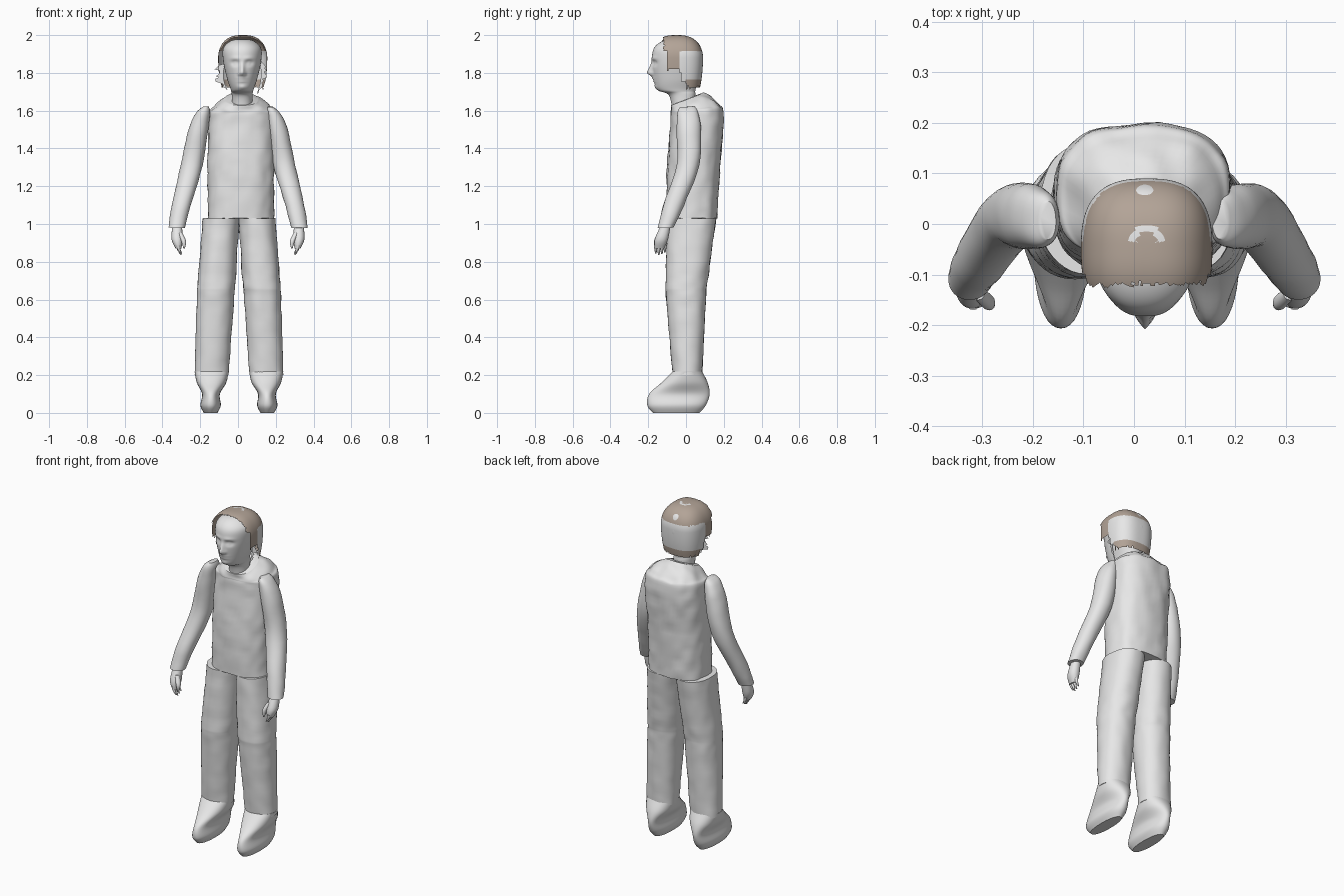
import bpy, bmesh, math, random
from mathutils import Vector, noise

random.seed(4)
cube = bpy.data.objects.get("Cube")
if cube:
    bpy.data.objects.remove(cube, do_unlink=True)


def material(name, red, green, blue):
    mat = bpy.data.materials.new(name)
    mat.use_nodes = True
    colour = (red, green, blue, 1)
    mat.diffuse_color = colour
    mat.node_tree.nodes["Principled BSDF"].inputs["Base Color"].default_value = colour
    return mat


GREY = material("light_grey", .8, .8, .8)
BROWN = material("hair_brown", .45, .37, .31)


def finish(bm, name, materials=(GREY,), sharp_angle=45):
    """Turn a bmesh into a smooth shaded object that keeps its sharp edges."""
    mesh = bpy.data.meshes.new(name)
    bm.to_mesh(mesh)
    bm.free()
    for mat in materials:
        mesh.materials.append(mat)
    mesh.polygons.foreach_set("use_smooth", [True] * len(mesh.polygons))
    mesh.set_sharp_from_angle(angle=math.radians(sharp_angle))
    obj = bpy.data.objects.new(name, mesh)
    bpy.context.collection.objects.link(obj)


def soften(value, power):
    """Signed power, which squares off a circle when power is below one."""
    return math.copysign(abs(value) ** power, value)


def bump(distance, width):
    return math.exp(-(distance / width) ** 2)


def spline(rows, steps):
    """Smoothly resample a list of sections."""
    padded = [rows[0], *rows, rows[-1]]
    for window in zip(padded, padded[1:], padded[2:], padded[3:]):
        for step in range(steps):
            t = step / steps
            e = 1 - t
            yield [(b * (1 + 2 * t) + (c - a) / 2 * t) * e * e
                   + (c * (3 - 2 * t) - (d - b) / 2 * e) * t * t
                   for a, b, c, d in zip(*window)]
    yield rows[-1]


def loft(rows, segments=32, steps=5, power=.95, side=1, shift=0, wrinkle=0):
    """Skin sections given as (z, centre x, half width, front y, back y)."""
    bm = bmesh.new()
    rings = []
    for z, centre, half_width, front, back in spline(rows, steps):
        ring = []
        for k in range(segments):
            angle = math.tau * k / segments
            x = side * (centre + half_width * soften(math.cos(angle), power)) + shift
            y = (front + back + (back - front) * soften(math.sin(angle), power)) / 2
            ring.append(bm.verts.new((x, y, z)))
        rings.append(ring)
    for lower, upper in zip(rings, rings[1:]):
        for k in range(segments):
            bm.faces.new((lower[k - 1], lower[k], upper[k], upper[k - 1]))
    bm.faces.new(rings[0])
    bm.faces.new(rings[-1])
    bmesh.ops.recalc_face_normals(bm, faces=bm.faces)
    bm.normal_update()
    for vert in bm.verts:
        vert.co += vert.normal * wrinkle * noise.noise(vert.co * 17)
    return bm


# Vest: straight body with sloped shoulders
vest = loft([(1.03, .015, .175, -.1, .165),
             (1.3, .015, .175, -.1, .18),
             (1.56, .02, .175, -.08, .2),
             (1.61, .02, .15, -.08, .17),
             (1.66, .02, .085, -.08, .09)], 56, 9, .8, wrinkle=.007)
# The collar rises toward the back
for vert in vest.verts:
    vert.co.z += max(0, vert.co.z - 1.58) * 5 * vert.co.y
finish(vest, "vest")

# Head and neck
FACE_X = .022
head = loft([(1.58, FACE_X, .055, -.07, .05),
             (1.68, FACE_X, .055, -.09, .05),
             (1.71, FACE_X, .06, -.15, .05),
             (1.77, FACE_X, .08, -.17, .07),
             (1.86, FACE_X, .1, -.18, .09),
             (1.93, FACE_X, .1, -.17, .08),
             (1.97, FACE_X, .06, -.12, .05),
             (1.98, FACE_X, .01, -.04, -.02)], 104, 10)

# Facial relief: (forward push, side offset, height, width, tallness)
features = {
    "nose_tip": (.022, 0, 1.8, .014, .016),
    "nose_bridge": (.016, 0, 1.82, .012, .03),
    "nostrils": (.01, .015, 1.795, .008, .008),
    "eye_sockets": (-.016, .037, 1.853, .02, .013),
    "eyes": (.009, .037, 1.852, .011, .007),
    "brows": (.005, .035, 1.876, .03, .01),
    "lips": (.01, 0, 1.764, .024, .012),
    "mouth": (-.008, 0, 1.764, .026, .003),
    "chin": (.006, 0, 1.724, .022, .012),
}
for vert in head.verts:
    if vert.co.y < -.07:
        offset, height = abs(vert.co.x - FACE_X), vert.co.z
        vert.co.y -= sum(push * bump(offset - x, width) * bump(height - z, tall)
                         for push, x, z, width, tall in features.values())
finish(head, "head", sharp_angle=80)

# Hair shell: a boxy dome whose lower half hangs nearly straight
hair = bmesh.new()
bmesh.ops.create_uvsphere(hair, u_segments=120, v_segments=80, radius=1)
for vert in hair.verts:
    x, y, z = vert.co
    drop = .12 if z > 0 else .3
    vert.co = (.025 + .13 * soften(x, .75), -.05 + .14 * soften(y, .75), 1.88 + drop * z)

# Brown crown, sideburns and nape around a grey band, trimmed raggedly
trimmings = []
for face in hair.faces:
    x, y, z = face.calc_center_median()
    jag = .012 * noise.noise(Vector((x, y, 0)) * 120)
    crown = z > 1.917 + jag / 2
    sideburn = -.1 < y < -.03 and z > 1.82 + jag
    nape = y > 0 and 1.725 + jag < z < 1.76
    band = y > -.03 and z > 1.75
    if y < -.12 + jag or not (crown or sideburn or nape or band):
        trimmings.append(face)
    spot = math.hypot(x - .025, y + .035)
    parting = z > 1.98 and y > -.035 and .02 < spot < .034
    face.material_index = int(parting or not (crown or sideburn or nape))
bmesh.ops.delete(hair, geom=trimmings, context='FACES')
finish(hair, "hair", (BROWN, GREY))


def ragged_lock(name, side, reach, low, high, strands=22):
    """A thin strip of hair beside the face with an uneven outer edge."""
    bm = bmesh.new()
    previous = None
    for i in range(strands + 1):
        swell = math.sin(math.pi * (i + 1) / (strands + 2))
        inner = .075 + .025 * swell
        outer = inner + reach * swell * random.uniform(.25, 1)
        z = low + (high - low) * i / strands
        edge = [bm.verts.new((FACE_X + side * x, -.04, z)) for x in (inner, outer)]
        if previous:
            bm.faces.new((*previous, *reversed(edge)))
        previous = edge
    finish(bm, name)


ragged_lock("right_lock", -1, .06, 1.71, 1.87)
ragged_lock("left_lock", 1, .035, 1.69, 1.9)

# Limb sections, shared by both sides
sleeve = [(1.62, .17, .015, -.03, .045),
          (1.59, .185, .037, -.045, .065),
          (1.5, .21, .053, -.05, .08),
          (1.31, .246, .058, -.05, .07),
          (1.1, .3, .05, -.12, -.01),
          (.98, .325, .043, -.15, -.065)]
palm = [(1, .322, .024, -.13, -.08),
        (.92, .322, .03, -.165, -.095),
        (.87, .315, .015, -.165, -.115)]
thumb = [(.955, .308, .012, -.15, -.125),
         (.91, .288, .013, -.17, -.14),
         (.87, .285, .004, -.166, -.156)]
trouser_leg = [(1.03, .095, .097, -.1, .16),
               (.7, .118, .1, -.108, .115),
               (.6, .125, .098, -.104, .105),
               (.2, .145, .09, -.07, .085)]
shoe = [(0, .15, .036, -.175, .07),
        (.04, .15, .054, -.205, .105),
        (.1, .148, .047, -.195, .125),
        (.16, .145, .078, -.13, .115),
        (.22, .145, .09, -.07, .085)]

for label, side in (("left", 1), ("right", -1)):
    finish(loft(sleeve, side=side, wrinkle=.003), label + "_sleeve")
    finish(loft(palm, side=side), label + "_palm")
    finish(loft(thumb, side=side), label + "_thumb")
    finish(loft(trouser_leg, 40, 12, .9, side, .005, .004), label + "_trouser_leg")
    finish(loft(shoe, 40, 6, .9, side, .005), label + "_shoe")

    # Curled fingers, side by side along the palm
    for number, length in enumerate((.045, .055, .05, .04)):
        y = -.16 + .016 * number
        finger = []
        for part in (0, .5, .9, 1):
            thick = .01 * math.sqrt(1.1 - part)
            finger.append((.89 - length * part, .318 - .018 * part ** 2,
                           thick, y - thick, y + thick))
        finish(loft(finger, 12, side=side), f"{label}_finger_{number}")
